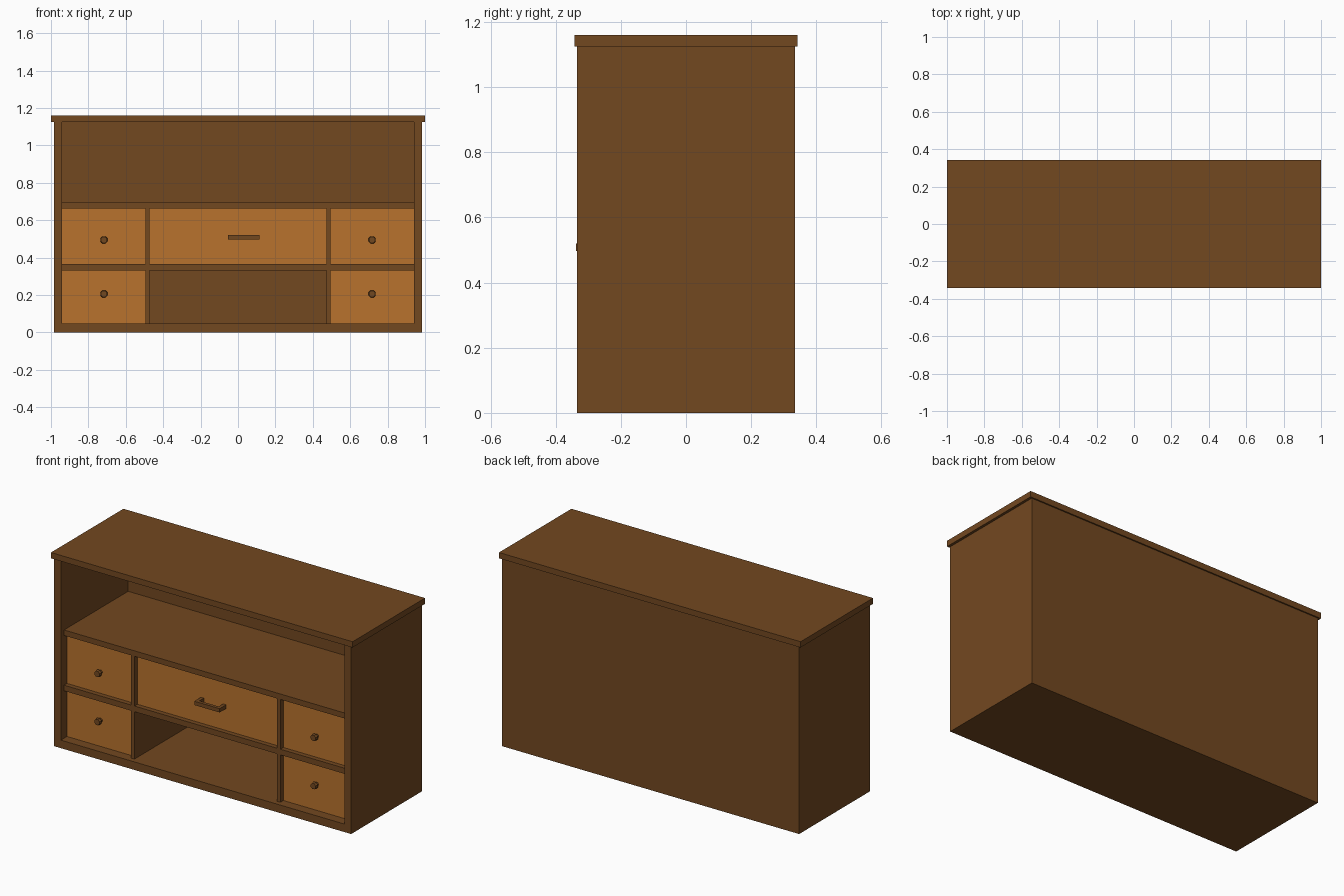
import bpy, bmesh
from mathutils import Matrix
from math import pi

if "Cube" in bpy.data.objects:
    bpy.data.objects.remove(bpy.data.objects["Cube"])


def material(name, color):
    m = bpy.data.materials.new(name)
    m.diffuse_color = (*color, 1)
    m.use_nodes = True
    m.node_tree.nodes["Principled BSDF"].inputs["Base Color"].default_value = m.diffuse_color
    return m


DARK = material("dark_wood", (0.171, 0.065, 0.0144))
LIGHT = material("light_wood", (0.479, 0.171, 0.026))


def finish(name, bm, mat):
    bmesh.ops.recalc_face_normals(bm, faces=bm.faces)
    me = bpy.data.meshes.new(name)
    bm.to_mesh(me)
    bm.free()
    me.materials.append(mat)
    ob = bpy.data.objects.new(name, me)
    bpy.context.collection.objects.link(ob)
    return ob


def add_box(bm, x0, x1, y0, y1, z0, z1):
    size = Matrix.Diagonal((x1 - x0, y1 - y0, z1 - z0, 1))
    mid = Matrix.Translation(((x0 + x1) / 2, (y0 + y1) / 2, (z0 + z1) / 2))
    bmesh.ops.create_cube(bm, size=1, matrix=mid @ size)


def box(name, x0, x1, y0, y1, z0, z1, mat=DARK):
    bm = bmesh.new()
    add_box(bm, x0, x1, y0, y1, z0, z1)
    return finish(name, bm, mat)


def knob(name, x, z):
    # slim stem and wider eight-sided head, both along y
    bm = bmesh.new()
    for r1, r2, y0, y1 in ((0.012, 0.012, -0.295, -0.275),
                           (0.021, 0.018, -0.295, -0.312)):
        mid = Matrix.Translation((x, (y0 + y1) / 2, z))
        turn = Matrix.Rotation(pi / 2, 4, 'X') @ Matrix.Rotation(pi / 8, 4, 'Z')
        bmesh.ops.create_cone(bm, cap_ends=True, segments=8, radius1=r1,
                              radius2=r2, depth=abs(y1 - y0), matrix=mid @ turn)
    return finish(name, bm, DARK)


IN, OUT = 0.94, 0.985          # inner and outer faces of the sides
DIV_IN, DIV_OUT = 0.473, 0.495  # divider faces
FRONT, BACK, PANEL = -0.335, 0.335, 0.302
SHELF_Y, DRAWER_Y = -0.305, -0.277
ROWS = {"lower": (0.048, 0.332, 0.206), "upper": (0.366, 0.664, 0.495)}

# Carcass
box("top_board", -1, 1, -0.343, 0.343, 1.125, 1.16)
box("bottom_board", -IN, IN, FRONT, BACK, 0, 0.048)
box("back_panel", -IN, IN, PANEL, BACK, 0.048, 1.125)
box("middle_shelf", -IN, IN, SHELF_Y, PANEL, 0.332, 0.366)
box("upper_shelf", -IN, IN, SHELF_Y, PANEL, 0.664, 0.697)

# Sides, dividers, small drawers and knobs on both halves
for side, s in (("left", -1), ("right", 1)):
    def span(a, b):
        return sorted((s * a, s * b))
    box(f"{side}_side", *span(IN, OUT), FRONT, BACK, 0, 1.125)
    for row, (z0, z1, zk) in ROWS.items():
        box(f"{side}_{row}_divider", *span(DIV_IN, DIV_OUT), SHELF_Y, PANEL, z0, z1)
        box(f"{side}_{row}_drawer", *span(DIV_OUT, IN), DRAWER_Y, PANEL, z0, z1, LIGHT)
        knob(f"{side}_{row}_knob", s * 0.717, zk)

# Wide centre drawer with its bar handle
z0, z1, _ = ROWS["upper"]
box("centre_drawer", -DIV_IN, DIV_IN, DRAWER_Y, PANEL, z0, z1, LIGHT)
bm = bmesh.new()
add_box(bm, -0.053, 0.115, -0.338, -0.318, 0.497, 0.52)
for x in (-0.053, 0.095):
    add_box(bm, x, x + 0.02, -0.318, DRAWER_Y, 0.497, 0.52)
finish("centre_handle", bm, DARK)
